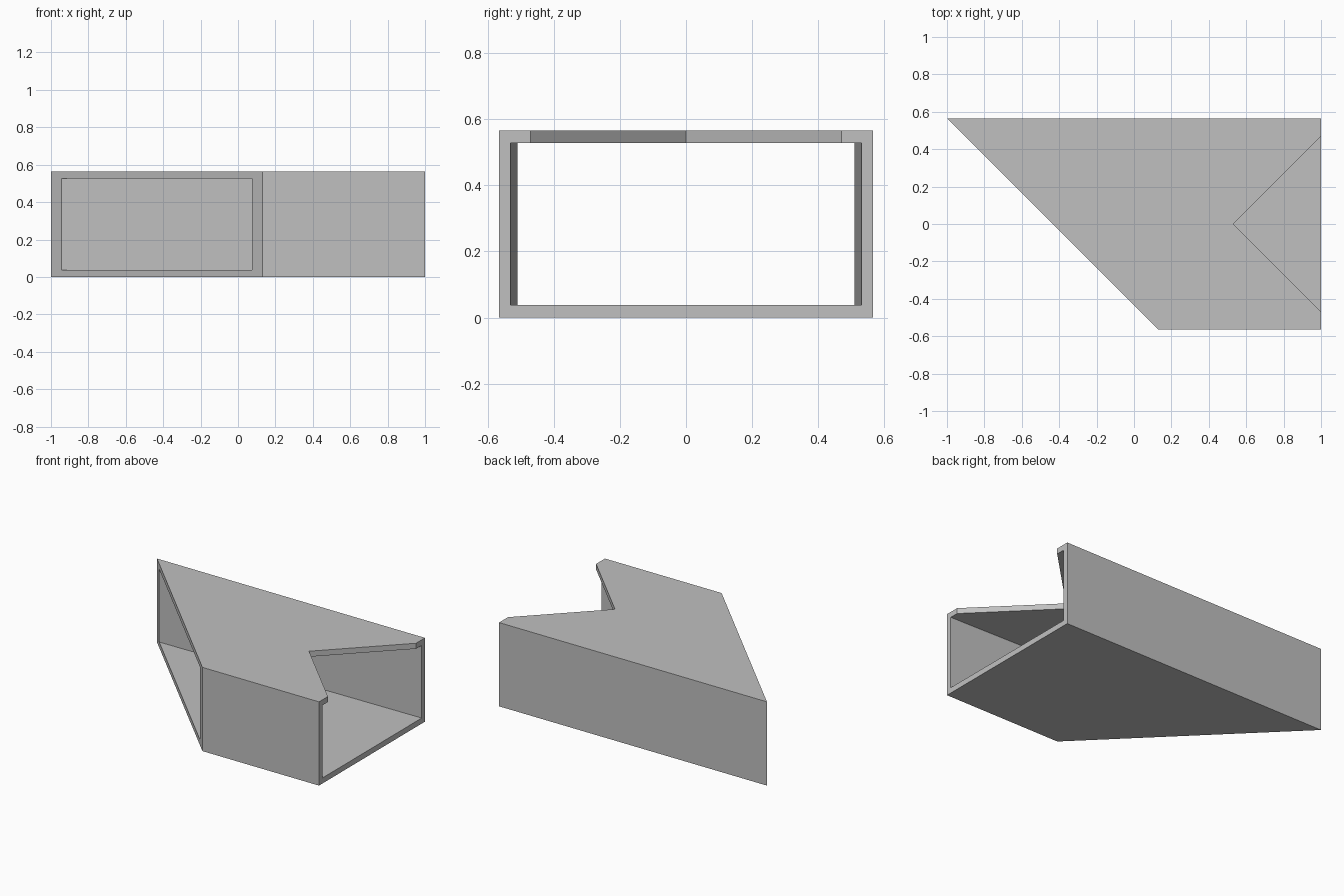
import bpy
import bmesh

cube = bpy.data.objects.get("Cube")
if cube:
    bpy.data.objects.remove(cube, do_unlink=True)

HALF = 0.565      # half the outer width, also the full height
WALL = 0.0375     # floor and roof thickness
MITRE = -0.435    # x of the slanted cut at y = 0

grey = bpy.data.materials.new("plain grey")
grey.use_nodes = True
grey.diffuse_color = (0.53, 0.53, 0.53, 1)
grey.node_tree.nodes["Principled BSDF"].inputs["Base Color"].default_value = grey.diffuse_color


def prism(name, outline, z0, z1):
    """Extrude a flat outline (counter-clockwise) from z0 to z1."""
    bm = bmesh.new()
    face = bm.faces.new([bm.verts.new((x, y, z0)) for x, y in outline])
    top = bmesh.ops.extrude_face_region(bm, geom=[face])
    for v in top["geom"]:
        if isinstance(v, bmesh.types.BMVert):
            v.co.z = z1
    bmesh.ops.recalc_face_normals(bm, faces=bm.faces)
    mesh = bpy.data.meshes.new(name)
    bm.to_mesh(mesh)
    bm.free()
    mesh.materials.append(grey)
    obj = bpy.data.objects.new(name, mesh)
    bpy.context.collection.objects.link(obj)
    return obj


def cut(target, cutter):
    """Subtract the cutter from the target and discard it."""
    mod = target.modifiers.new(cutter.name, "BOOLEAN")
    mod.operation = "DIFFERENCE"
    mod.solver = "EXACT"
    mod.object = cutter
    bpy.context.view_layer.objects.active = target
    bpy.ops.object.modifier_apply(modifier=mod.name)
    bpy.data.objects.remove(cutter, do_unlink=True)


def side_point(x, start, sign):
    """Point on an inner side wall, which narrows towards the mitred end."""
    t = (1 - x) / (1 - start)
    return x, sign * (0.53 - 0.02 * t)


# Rectangular duct with one end mitred at 45 degrees
duct = prism("mitred_duct", [(MITRE + HALF, -HALF), (1, -HALF),
                             (1, HALF), (MITRE - HALF, HALF)], 0, HALF)

# Slightly tapered hollow running through both ends
back, front = MITRE - 0.51, MITRE + 0.51
hollow = prism("hollow_cutter", [side_point(front - 0.3, front, -1),
                                 side_point(1.2, front, -1),
                                 side_point(1.2, back, 1),
                                 side_point(back - 0.3, back, 1)],
               WALL, HALF - WALL)
cut(duct, hollow)

# V notch in the roof at the square end
notch = prism("notch_cutter", [(0.53, 0), (1.13, -0.6), (1.13, 0.6)],
              HALF - WALL - 0.005, HALF + 0.1)
# Keep the notch clear of the side walls beyond the square end
for v in notch.data.vertices:
    if v.co.x > 1:
        v.co.x, v.co.y = 1.03, 0.5 * (1 if v.co.y > 0 else -1)
cut(duct, notch)
